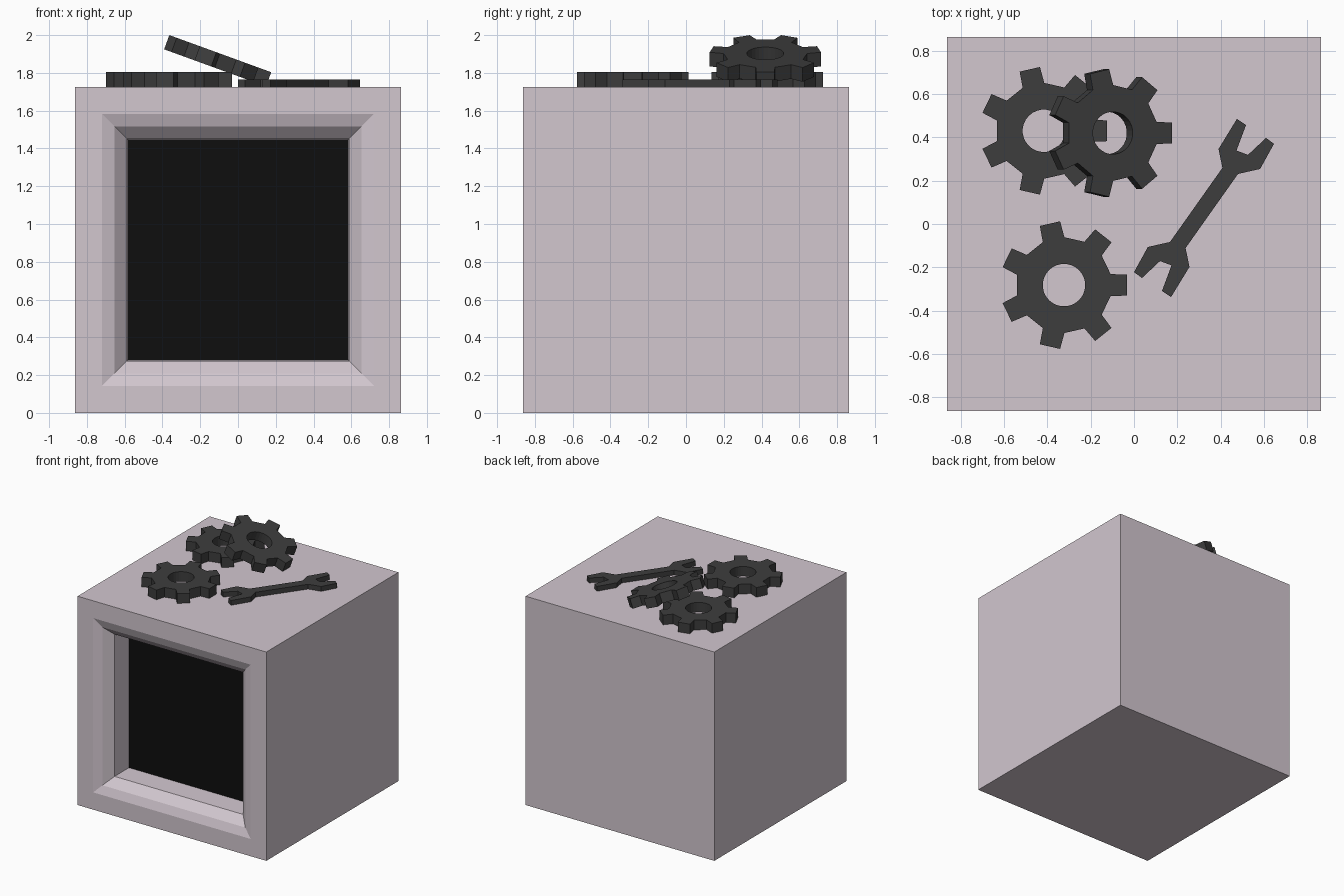
import bpy, bmesh, math
from mathutils import Matrix, Vector

if "Cube" in bpy.data.objects:
    bpy.data.objects.remove(bpy.data.objects["Cube"])


def material(name, rgb):
    m = bpy.data.materials.new(name)
    m.diffuse_color = (*rgb, 1)
    m.use_nodes = True
    m.node_tree.nodes["Principled BSDF"].inputs["Base Color"].default_value = m.diffuse_color
    return m


CASE = material("pale mauve casing", (0.645, 0.571, 0.624))
METAL = material("dark grey metal", (0.047, 0.047, 0.047))
BLACK = material("black screen", (0.0044, 0.0044, 0.0044))


def make_object(name, bm, mat):
    bmesh.ops.recalc_face_normals(bm, faces=bm.faces)
    mesh = bpy.data.meshes.new(name)
    bm.to_mesh(mesh)
    bm.free()
    mesh.materials.append(mat)
    ob = bpy.data.objects.new(name, mesh)
    bpy.context.collection.objects.link(ob)
    return ob


def loft(bm, rings, closed=False):
    """Join successive vertex rings with quads."""
    pairs = list(zip(rings, rings[1:]))
    if closed:
        pairs.append((rings[-1], rings[0]))
    for a, b in pairs:
        n = len(a)
        for i in range(n):
            j = (i + 1) % n
            bm.faces.new((a[i], a[j], b[j], b[i]))


H = 0.8625  # half size of the cube


# Casing: square rings from the back, over the front rim and into the recess
def square(bm, half, y):
    return [bm.verts.new((sx * half, y, H + sz * half))
            for sx, sz in ((-1, -1), (1, -1), (1, 1), (-1, 1))]


bm = bmesh.new()
profile = [(H, H), (H, -H), (0.72, -H), (0.653, -H + 0.025),
           (0.587, -H + 0.09), (0.582, -H + 0.275)]
rings = [square(bm, half, y) for half, y in profile]
loft(bm, rings)
bm.faces.new(rings[0])
make_object("casing", bm, CASE)

# Screen panel at the bottom of the recess
bm = bmesh.new()
bm.faces.new(square(bm, 0.583, -H + 0.27))
make_object("screen", bm, BLACK)


# Gears: seven straight teeth around a round bore
def gear(name, location, tilt=0):
    bm = bmesh.new()
    outline = []
    for k in range(7):
        rot = Matrix.Rotation(k * math.tau / 7, 3, 'Z')
        for x, y in ((0.215, -0.051), (0.291, -0.048),
                     (0.291, 0.048), (0.215, 0.051)):
            outline.append(rot @ Vector((x, y, 0)))
    n = len(outline)
    bore = [Vector((math.cos(a), math.sin(a), 0)) * 0.098
            for a in (math.tau * (i - 1.5) / n for i in range(n))]
    up = Vector((0, 0, 0.08))
    rings = [[bm.verts.new(p + off) for p in pts]
             for pts, off in ((outline, up * 0), (outline, up),
                              (bore, up), (bore, up * 0))]
    loft(bm, rings, closed=True)
    ob = make_object(name, bm, METAL)
    ob.location = location
    ob.rotation_euler.y = math.radians(tilt)


gear("back_gear", (-0.416, 0.43, 1.725))
gear("front_gear", (-0.323, -0.282, 1.725))
gear("leaning_gear", (-0.125, 0.42, 1.828), 20)

# Wrench: one jaw outline, repeated by a half turn
jaw = [(0.085, 0.185), (0.067, 0.272), (0.152, 0.411), (0.194, 0.383),
       (0.15, 0.265), (0.203, 0.245), (0.286, 0.323), (0.323, 0.296),
       (0.259, 0.18), (0.157, 0.157)]
outline = jaw + [(-x, -y) for x, y in jaw]
bm = bmesh.new()
low, high = [[bm.verts.new((x, y, z)) for x, y in outline] for z in (0, 0.04)]
loft(bm, [low, high])
bm.faces.new(low)
bm.faces.new(high)
wrench = make_object("wrench", bm, METAL)
wrench.location = (0.323, 0.074, 1.725)
